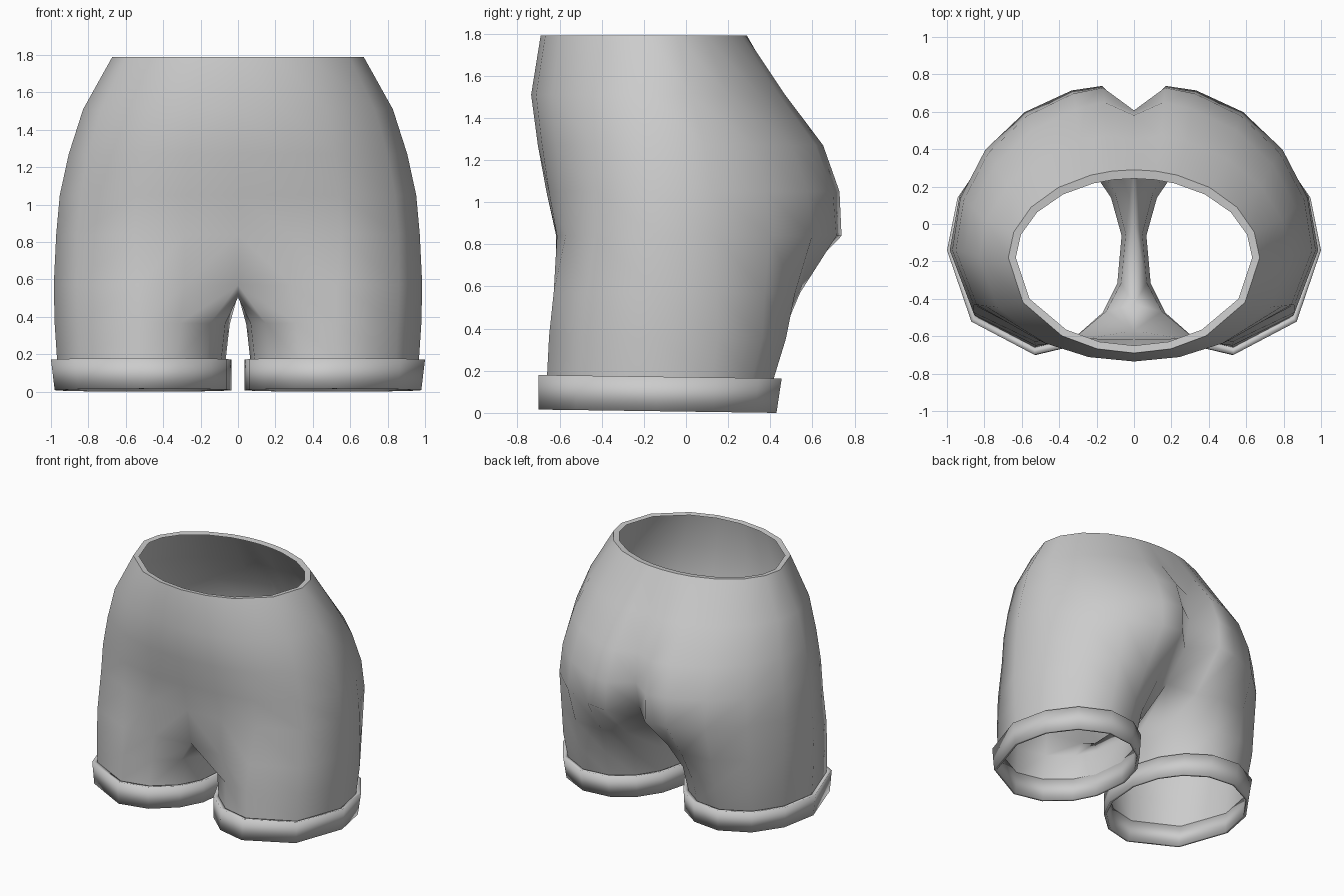
import bpy, bmesh, math

if "Cube" in bpy.data.objects:
    bpy.data.objects.remove(bpy.data.objects["Cube"], do_unlink=True)

grey = bpy.data.materials.new("plain_grey")
grey.use_nodes = True
grey.diffuse_color = (0.6, 0.6, 0.6, 1)
grey.node_tree.nodes["Principled BSDF"].inputs["Base Color"].default_value = (0.6, 0.6, 0.6, 1)

# Column angles, running front centre -> outer side -> back centre
TORSO = [-90, -73, -55, -28, 0, 17, 35, 53, 70, 80, 90]
# The leg uses the same columns plus two on the inner thigh
LEG = [-140, -115, -88, -43, 0, 28, 54, 82, 108, 130, 150, 172, 200]
LAST = len(TORSO) - 1
YC = -0.14


def oval(angle, x_in, x_out, front, back, yc=YC, power=1.0):
    """Point on an oval with its own front and back depth;
    a power under 1 squares off the front corners."""
    a = math.radians(angle)
    s = math.sin(a)
    y = yc + (back - yc) * s if s > 0 else yc - (yc - front) * abs(s) ** power
    return (x_in + x_out) / 2 + (x_out - x_in) / 2 * math.cos(a), y


def torso_ring(z, w, front, back, yc, power, split, groove):
    """Half ring of the hips; split blends it towards a leg section,
    groove sinks the centre line of the seat."""
    pts = []
    for i, (ta, la) in enumerate(zip(TORSO, LEG)):
        tx, ty = oval(ta, -w, w, front, back, yc, power)
        lx, ly = oval(la, 0, w, front, back)
        x = 0 if i in (0, LAST) else tx + (lx - tx) * split
        y = ty + (ly - ty) * split
        pts.append((x, y - groove if i == LAST else y, z))
    return pts


def leg_ring(z, x_in, x_out, front, back):
    """Closed leg section, a touch lower at the back."""
    pts = [oval(a, x_in, x_out, front, back) for a in LEG]
    return [(x, y, z - 0.014 * (y - YC)) for x, y in pts]


def bridge(bm, upper, lower, closed):
    n = len(upper)
    for j in range(n if closed else n - 1):
        k = (j + 1) % n
        bm.faces.new((upper[j], lower[j], lower[k], upper[k]))


def finish(bm, name, sharp_angle):
    """Make the object, mirror it and smooth it."""
    mesh = bpy.data.meshes.new(name)
    bm.to_mesh(mesh)
    bm.free()
    mesh.materials.append(grey)
    obj = bpy.data.objects.new(name, mesh)
    bpy.context.collection.objects.link(obj)
    mirror = obj.modifiers.new("mirror", 'MIRROR')
    mirror.merge_threshold = 0.0005
    bpy.ops.object.select_all(action='DESELECT')
    obj.select_set(True)
    bpy.context.view_layer.objects.active = obj
    bpy.ops.object.shade_smooth_by_angle(angle=math.radians(sharp_angle))


# Shorts body: waist lip, hips and seat, then the legs
bm = bmesh.new()
add = lambda pts: [bm.verts.new(p) for p in pts]
rows = [
    (1.785, 0.632, -0.65, 0.243, -0.18, 1.0, 0.0, 0.0),
    (1.79, 0.672, -0.69, 0.29, -0.18, 1.0, 0.0, 0.0),
    (1.51, 0.828, -0.735, 0.48, -0.17, 0.95, 0.0, 0.03),
    (1.27, 0.905, -0.705, 0.665, -0.15, 0.88, 0.01, 0.08),
    (1.05, 0.953, -0.67, 0.75, -0.14, 0.8, 0.04, 0.125),
    (0.84, 0.972, -0.63, 0.768, -0.14, 0.7, 0.08, 0.17),
    (0.57, 0.985, -0.655, 0.58, -0.14, 0.7, 0.60, 0.0),
]
rings = [add(torso_ring(*r)) for r in rows]
rings[-1][0].co.y = -0.57
rings[-1][LAST].co.z = 0.64
for up, low in zip(rings, rings[1:]):
    bridge(bm, up, low, False)

# Crotch seam closes the last half ring into a leg opening
top = rings[-1] + add([(0, 0.0, 0.52), (0, -0.43, 0.505)])
leg_end = (0.165, 0.062, 0.967, -0.66, 0.42)
for r in [(0.36, 0.04, 0.98, -0.65, 0.48), leg_end]:
    low = add(leg_ring(*r))
    bridge(bm, top, low, True)
    top = low
finish(bm, "shorts_body", 50)

# Turned-up cuffs: a closed band folded around each leg end
bm = bmesh.new()
profile = [
    leg_end,
    (0.172, 0.03, 1.0, -0.70, 0.46),
    (0.008, 0.03, 0.98, -0.70, 0.435),
    (0.008, 0.05, 0.96, -0.68, 0.415),
]
band = [add(leg_ring(*p)) for p in profile]
for i in range(4):
    bridge(bm, band[i], band[(i + 1) % 4], True)
finish(bm, "leg_cuffs", 120)
